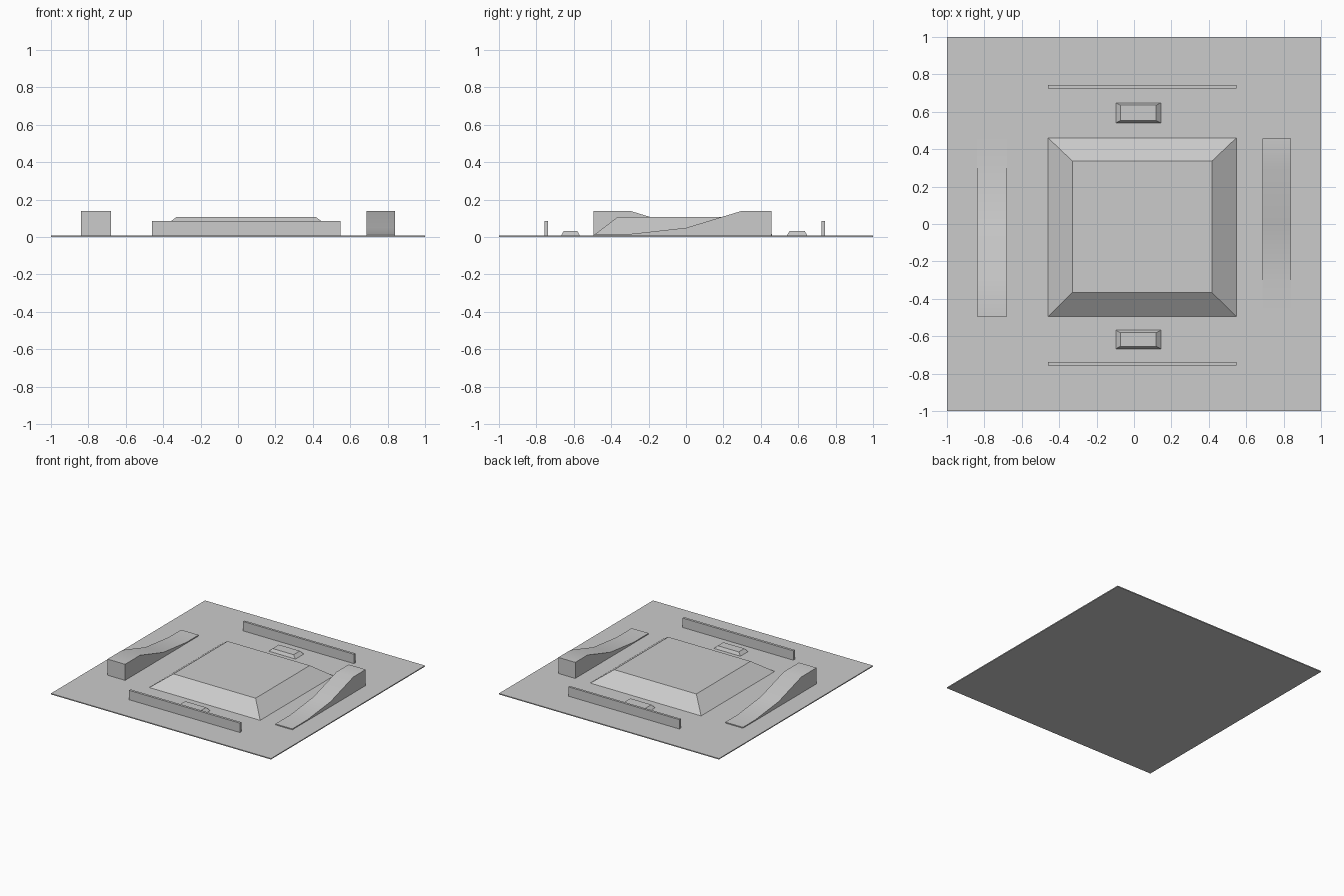
import bpy, bmesh

if "Cube" in bpy.data.objects:
    bpy.data.objects.remove(bpy.data.objects["Cube"])

FLOOR = 0.008  # top of the base plate


def make_object(name, bm):
    bmesh.ops.recalc_face_normals(bm, faces=bm.faces)
    mesh = bpy.data.meshes.new(name)
    bm.to_mesh(mesh)
    bm.free()
    obj = bpy.data.objects.new(name, mesh)
    bpy.context.collection.objects.link(obj)
    return obj


def frustum(name, base, top, z0, z1):
    """Block between two rectangles given as (x0, x1, y0, y1)."""
    bm = bmesh.new()
    rings = []
    for (x0, x1, y0, y1), z in ((base, z0), (top, z1)):
        rings.append([bm.verts.new((x, y, z)) for x, y in
                      ((x0, y0), (x1, y0), (x1, y1), (x0, y1))])
    for ring in rings:
        bm.faces.new(ring)
    for i in range(4):
        j = (i + 1) % 4
        bm.faces.new((rings[0][i], rings[0][j], rings[1][j], rings[1][i]))
    return make_object(name, bm)


def box(name, rect, z0, z1):
    return frustum(name, rect, rect, z0, z1)


def ramp(name, x0, x1, profile):
    """Extrude a (y, z) profile across x, smooth along the riding surface."""
    bm = bmesh.new()
    outline = profile + [(profile[-1][0], FLOOR), (profile[0][0], FLOOR)]
    face = bm.faces.new([bm.verts.new((x0, y, z)) for y, z in outline])
    res = bmesh.ops.extrude_face_region(bm, geom=[face])
    verts = [v for v in res["geom"] if isinstance(v, bmesh.types.BMVert)]
    bmesh.ops.translate(bm, verts=verts, vec=(x1 - x0, 0, 0))
    obj = make_object(name, bm)
    bpy.ops.object.select_all(action='DESELECT')
    obj.select_set(True)
    bpy.context.view_layer.objects.active = obj
    bpy.ops.object.shade_smooth_by_angle()
    return obj


# Base plate
box("base_plate", (-1, 1, -1, 1), 0, FLOOR)

# Large central platform with sloped sides
frustum("central_platform", (-0.46, 0.548, -0.495, 0.461),
        (-0.33, 0.417, -0.367, 0.337), FLOOR, 0.106)

# Low boxes and rails at front and back
for side, y0, y1, r0, r1 in (("front", -0.667, -0.568, -0.757, -0.737),
                             ("back", 0.54, 0.648, 0.724, 0.743)):
    frustum(side + "_low_box", (-0.097, 0.144, y0, y1),
            (-0.073, 0.118, y0 + 0.013, y1 - 0.013), FLOOR, 0.032)
    box(side + "_rail", (-0.46, 0.548, r0, r1), FLOOR, 0.085)

# Curved side ramps, rising in opposite directions
ramp("right_ramp", 0.686, 0.84,
     [(-0.495, 0.016), (-0.3, 0.016), (0, 0.049), (0.3, 0.14), (0.458, 0.14)])
ramp("left_ramp", -0.84, -0.68,
     [(-0.495, 0.14), (-0.3, 0.14), (0, 0.049), (0.3, 0.016), (0.461, 0.016)])
